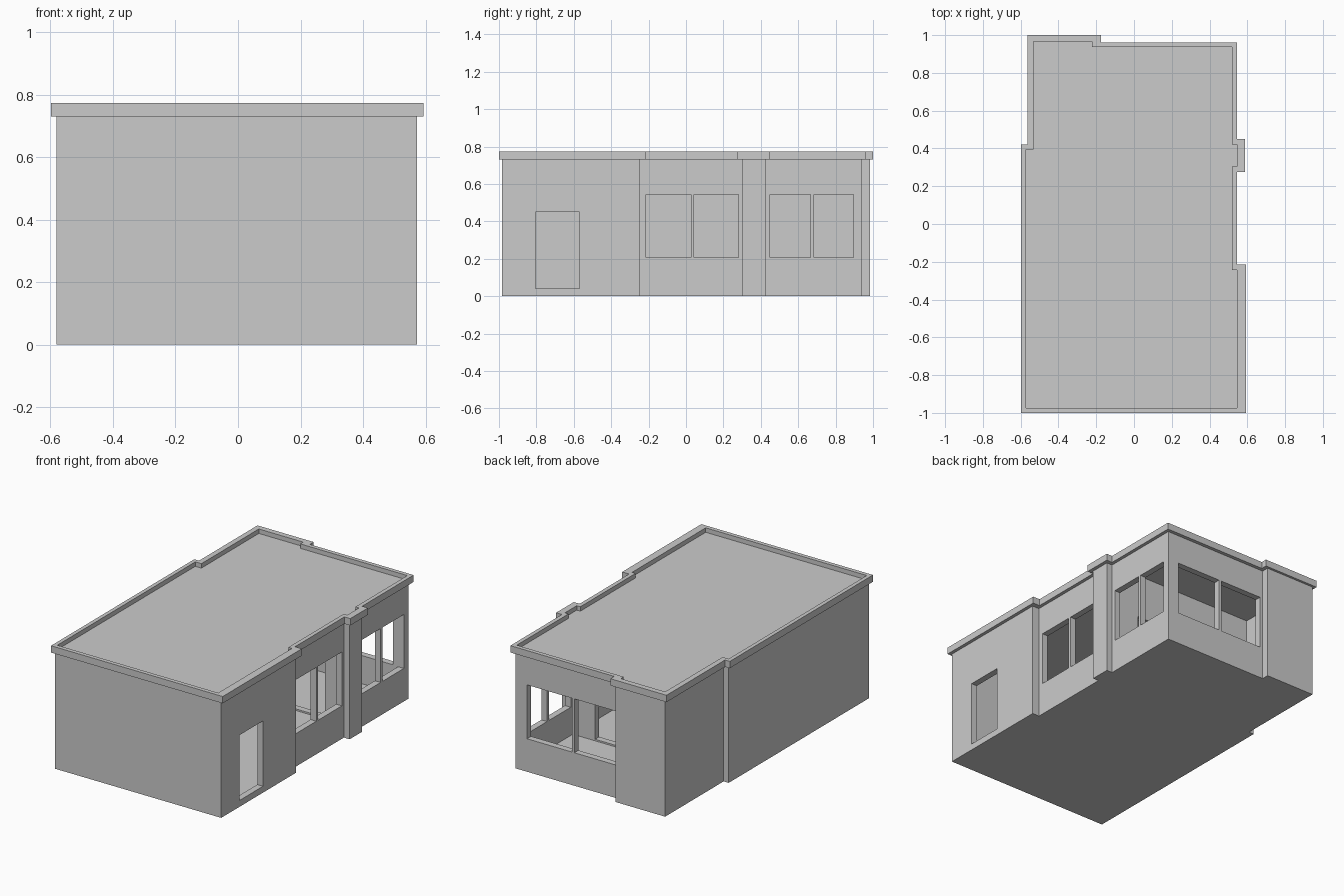
import bpy, bmesh


def prism(name, outline, z0, z1):
    """Closed prism from a plan outline (counter-clockwise)."""
    bm = bmesh.new()
    base = bm.faces.new([bm.verts.new((x, y, z0)) for x, y in outline])
    top = bmesh.ops.extrude_face_region(bm, geom=[base])["geom"]
    verts = [v for v in top if isinstance(v, bmesh.types.BMVert)]
    bmesh.ops.translate(bm, verts=verts, vec=(0, 0, z1 - z0))
    bmesh.ops.recalc_face_normals(bm, faces=bm.faces)
    mesh = bpy.data.meshes.new(name)
    bm.to_mesh(mesh)
    bm.free()
    obj = bpy.data.objects.new(name, mesh)
    bpy.context.collection.objects.link(obj)
    return obj


def box(name, x0, x1, y0, y1, z0, z1):
    return prism(name, [(x0, y0), (x1, y0), (x1, y1), (x0, y1)], z0, z1)


def cut(target, cutter):
    """Subtract the cutter, then remove it."""
    cutter.hide_render = True
    mod = target.modifiers.new("cut", 'BOOLEAN')
    mod.operation = 'DIFFERENCE'
    mod.solver = 'EXACT'
    mod.object = cutter
    bpy.context.view_layer.objects.active = target
    bpy.ops.object.modifier_apply(modifier=mod.name)
    bpy.data.objects.remove(cutter)


# Outer walls with the side pillar and the stepped corners
walls = prism("walls", [
    (-0.58, -0.985), (0.573, -0.985), (0.573, -0.245), (0.525, -0.245),
    (0.525, 0.30), (0.565, 0.30), (0.565, 0.425), (0.525, 0.425),
    (0.525, 0.94), (-0.20, 0.94), (-0.20, 0.985), (-0.545, 0.985),
    (-0.545, 0.405), (-0.58, 0.405)], 0, 0.73)

# Hollow interior above the floor slab
cut(walls, prism("room_cutter", [
    (-0.54, -0.945), (0.533, -0.945), (0.533, -0.285), (0.485, -0.285),
    (0.485, 0.90), (-0.24, 0.90), (-0.24, 0.945), (-0.505, 0.945),
    (-0.505, 0.365), (-0.54, 0.365)], 0.03, 0.9))

# Side door
cut(walls, box("door_cutter", 0.45, 0.7, -0.805, -0.57, 0.04, 0.45))

# Side windows in two pairs
for y0, y1 in [(-0.213, 0.027), (0.043, 0.28), (0.45, 0.665), (0.685, 0.895)]:
    cut(walls, box("window_cutter", 0.42, 0.7, y0, y1, 0.207, 0.545))

# Back windows
for x0, x1 in [(-0.18, 0.117), (0.135, 0.445)]:
    cut(walls, box("window_cutter", x0, x1, 0.85, 1.1, 0.207, 0.545))

# Inner partition with a doorway
partition = box("partition", -0.505, 0.485, 0.39, 0.43, 0.03, 0.73)
cut(partition, box("doorway_cutter", 0.08, 0.33, 0.3, 0.5, 0.04, 0.45))

# Roof slab with a raised overhanging rim
roof = prism("roof", [
    (-0.598, -1.0), (0.594, -1.0), (0.594, -0.215), (0.546, -0.215),
    (0.546, 0.275), (0.587, 0.275), (0.587, 0.45), (0.546, 0.45),
    (0.546, 0.962), (-0.175, 0.962), (-0.175, 1.0), (-0.565, 1.0),
    (-0.565, 0.42), (-0.598, 0.42)], 0.73, 0.773)
cut(roof, prism("rim_cutter", [
    (-0.573, -0.974), (0.545, -0.974), (0.545, -0.243), (0.52, -0.243),
    (0.52, 0.305), (0.545, 0.305), (0.545, 0.422), (0.52, 0.422),
    (0.52, 0.936), (-0.223, 0.936), (-0.223, 0.965), (-0.531, 0.965),
    (-0.531, 0.395), (-0.573, 0.395)], 0.745, 0.9))
